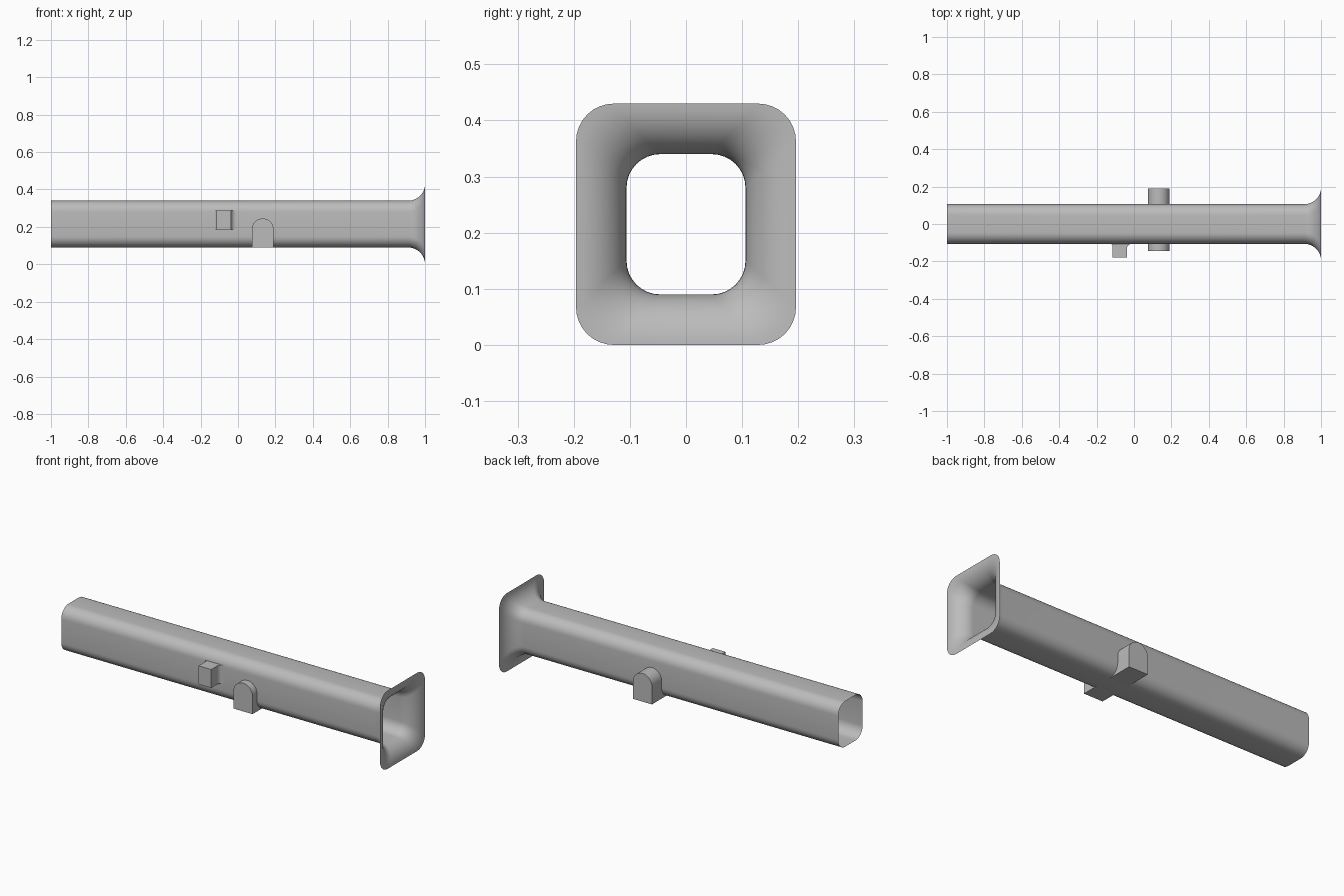
import bpy, bmesh
from math import sin, cos, pi, sqrt, radians

if "Cube" in bpy.data.objects:
    bpy.data.objects.remove(bpy.data.objects["Cube"])

HALF_W, HALF_H, MID_Z, CORNER, FLARE = 0.106, 0.125, 0.215, 0.06, 0.09

grey = bpy.data.materials.new("grey plastic")
grey.use_nodes = True
grey.diffuse_color = (0.5, 0.5, 0.5, 1)
grey.node_tree.nodes["Principled BSDF"].inputs["Base Color"].default_value = (0.5, 0.5, 0.5, 1)


def bridge(bm, a, b):
    """Join two closed loops with quads."""
    for i in range(len(a)):
        j = (i + 1) % len(a)
        bm.faces.new((a[i], a[j], b[j], b[i]))


def finish(bm, name):
    bmesh.ops.recalc_face_normals(bm, faces=bm.faces[:])
    mesh = bpy.data.meshes.new(name)
    bm.to_mesh(mesh)
    bm.free()
    mesh.materials.append(grey)
    obj = bpy.data.objects.new(name, mesh)
    bpy.context.collection.objects.link(obj)
    bpy.ops.object.select_all(action='DESELECT')
    obj.select_set(True)
    bpy.context.view_layer.objects.active = obj
    bpy.ops.object.shade_smooth_by_angle(angle=radians(30))
    return obj


def section(bm, x, grow, steps=8):
    """Rounded rectangle across the tube, enlarged by grow."""
    loop = []
    r = CORNER + grow * 0.08
    for q, (sy, sz) in enumerate([(1, 1), (-1, 1), (-1, -1), (1, -1)]):
        for k in range(steps + 1):
            a = (q + k / steps) * pi / 2
            y = sy * (HALF_W + grow - r) + r * cos(a)
            z = sz * (HALF_H + grow - r) + r * sin(a)
            loop.append(bm.verts.new((x, y, MID_Z + z)))
    return loop


# Open tube with a flared mouth
bm = bmesh.new()
stations = [(-1, 0)]
for k in range(13):
    t = k / 12 * pi / 2
    stations.append((1 - FLARE + FLARE * sin(t), FLARE * (1 - cos(t))))
loops = [section(bm, x, g) for x, g in stations]
for a, b in zip(loops, loops[1:]):
    bridge(bm, a, b)
finish(bm, "flared_tube")


def wall_y(z):
    """Half width of the tube at height z."""
    over = max(0, abs(z - MID_Z) - (HALF_H - CORNER))
    return HALF_W - CORNER + sqrt(max(0, CORNER ** 2 - over ** 2))


# Arched side lugs, their inner ends following the tube wall
ARCH_X, ARCH_R = 0.132, 0.058
base = MID_Z - HALF_H
spring = 0.245 - ARCH_R
heights = [base + CORNER * (1 - cos(k / 8 * pi / 2)) for k in range(9)]
profile = [(ARCH_X + ARCH_R, z) for z in heights]
profile += [(ARCH_X + ARCH_R * cos(k / 20 * pi), spring + ARCH_R * sin(k / 20 * pi)) for k in range(21)]
profile += [(ARCH_X - ARCH_R, z) for z in reversed(heights)]
for name, side, reach in (("front_lug", -1, 0.145), ("back_lug", 1, 0.19)):
    bm = bmesh.new()
    inner = [bm.verts.new((x, side * wall_y(z), z)) for x, z in profile]
    outer = [bm.verts.new((x, side * reach, z)) for x, z in profile]
    bridge(bm, inner, outer)
    bm.faces.new(outer)
    finish(bm, name)

# Square front peg with filleted root
LEFT, RIGHT, TIP = -0.114, -0.037, -0.18
outline = [(LEFT, TIP), (RIGHT, TIP)]
for x, r, order in ((RIGHT, 0.024, range(7)), (LEFT, -0.014, range(6, -1, -1))):
    for k in order:
        t = k / 6 * pi / 2
        outline.append((x + r * (1 - cos(t)), -HALF_W - abs(r) * (1 - sin(t))))
bm = bmesh.new()
low = [bm.verts.new((x, y, 0.187)) for x, y in outline]
high = [bm.verts.new((x, y, 0.288)) for x, y in outline]
bridge(bm, low, high)
bm.faces.new(low)
bm.faces.new(high)
finish(bm, "front_peg")
